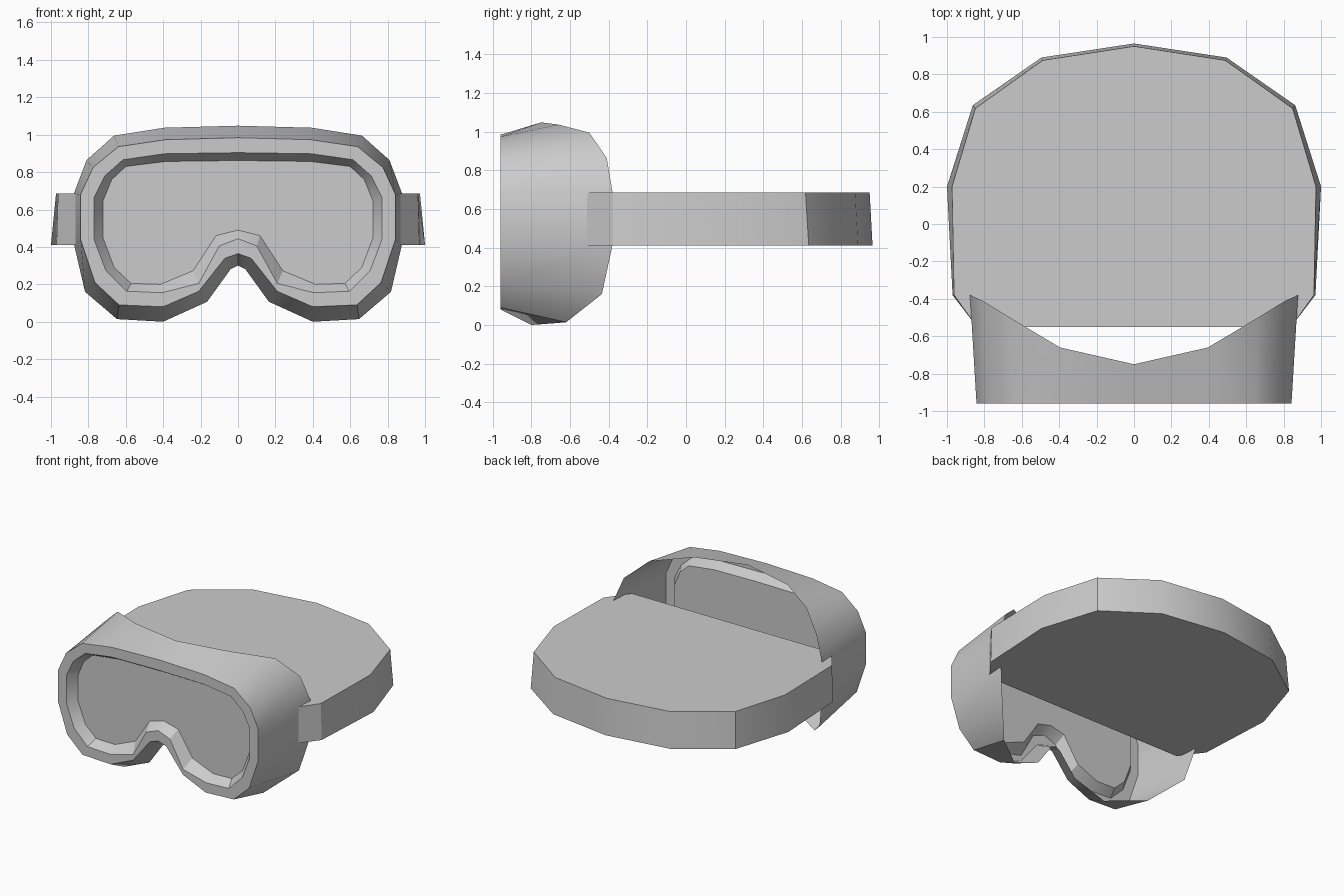
import bpy, bmesh

if "Cube" in bpy.data.objects:
    bpy.data.objects.remove(bpy.data.objects["Cube"])

# Half outlines (x >= 0), running from top centre round to the nose notch
BACK = [(0, -.75, 1.048), (.396, -.66, 1.037), (.663, -.5, .995), (.81, -.41, .864),
        (.877, -.38, .686), (.877, -.38, .415), (.818, -.435, .16), (.647, -.62, .014),
        (.4, -.8, 0), (.165, -.83, .107), (.04, -.84, .28), (0, -.84, .3)]
RIM = [(0, .984), (.39, .973), (.64, .936), (.775, .825), (.842, .68), (.842, .44),
       (.765, .21), (.636, .09), (.4, .08), (.21, .163), (.07, .34), (0, .364)]
INNER = [(0, .904), (.395, .898), (.615, .866), (.712, .78), (.77, .663), (.77, .44),
         (.706, .273), (.595, .163), (.405, .155), (.21, .205), (.1, .405), (0, .444)]
LENS = [(0, .862), (.385, .857), (.6, .83), (.675, .76), (.722, .645), (.722, .45),
        (.662, .29), (.572, .205), (.415, .2), (.24, .272), (.118, .46), (0, .49)]
FRONT_Y = -.96
LENS_Y = -.89


def closed(half):
    """Mirror a half outline that starts and ends on x = 0."""
    return half + [(-x, y, z) for x, y, z in half[-2:0:-1]]


def loft(name, rings, caps=(), recalc=False):
    bm = bmesh.new()
    loops = [[bm.verts.new(p) for p in ring] for ring in rings]
    n = len(loops[0])
    for a, b in zip(loops, loops[1:]):
        for i in range(n):
            j = (i + 1) % n
            bm.faces.new((a[i], a[j], b[j], b[i]))
    for c in caps:
        bm.faces.new(loops[c])
    if recalc:
        bmesh.ops.recalc_face_normals(bm, faces=bm.faces)
    me = bpy.data.meshes.new(name)
    bm.to_mesh(me)
    bm.free()
    ob = bpy.data.objects.new(name, me)
    bpy.context.collection.objects.link(ob)
    bpy.ops.object.select_all(action='DESELECT')
    ob.select_set(True)
    bpy.context.view_layer.objects.active = ob
    bpy.ops.object.shade_smooth_by_angle(angle=0.55)
    return ob


def flat(half, y):
    return closed([(x, y, z) for x, z in half])


# Open-backed face skirt with front rim and recessed inner lip
back, rim = closed(BACK), flat(RIM, FRONT_Y)
inner, lens = flat(INNER, FRONT_Y), flat(LENS, LENS_Y)
loft("goggle_frame", [back, rim, inner, lens])

# Lens pane filling the recess
loft("lens", [lens], caps=(0,))

# Head strap: tapered band, closed top and bottom
STRAP_LOW = [(0, .965), (.495, .89), (.862, .635), (1, .2), (.97, -.38), (.84, -.55)]
STRAP_TOP = [(0, .95), (.488, .875), (.848, .618), (.973, .2), (.962, -.38), (.84, -.55)]


def band(half, z):
    return [(x, y, z) for x, y in half] + [(-x, y, z) for x, y in half[:0:-1]]


loft("head_strap", [band(STRAP_LOW, .41), band(STRAP_TOP, .685)], caps=(0, 1), recalc=True)
